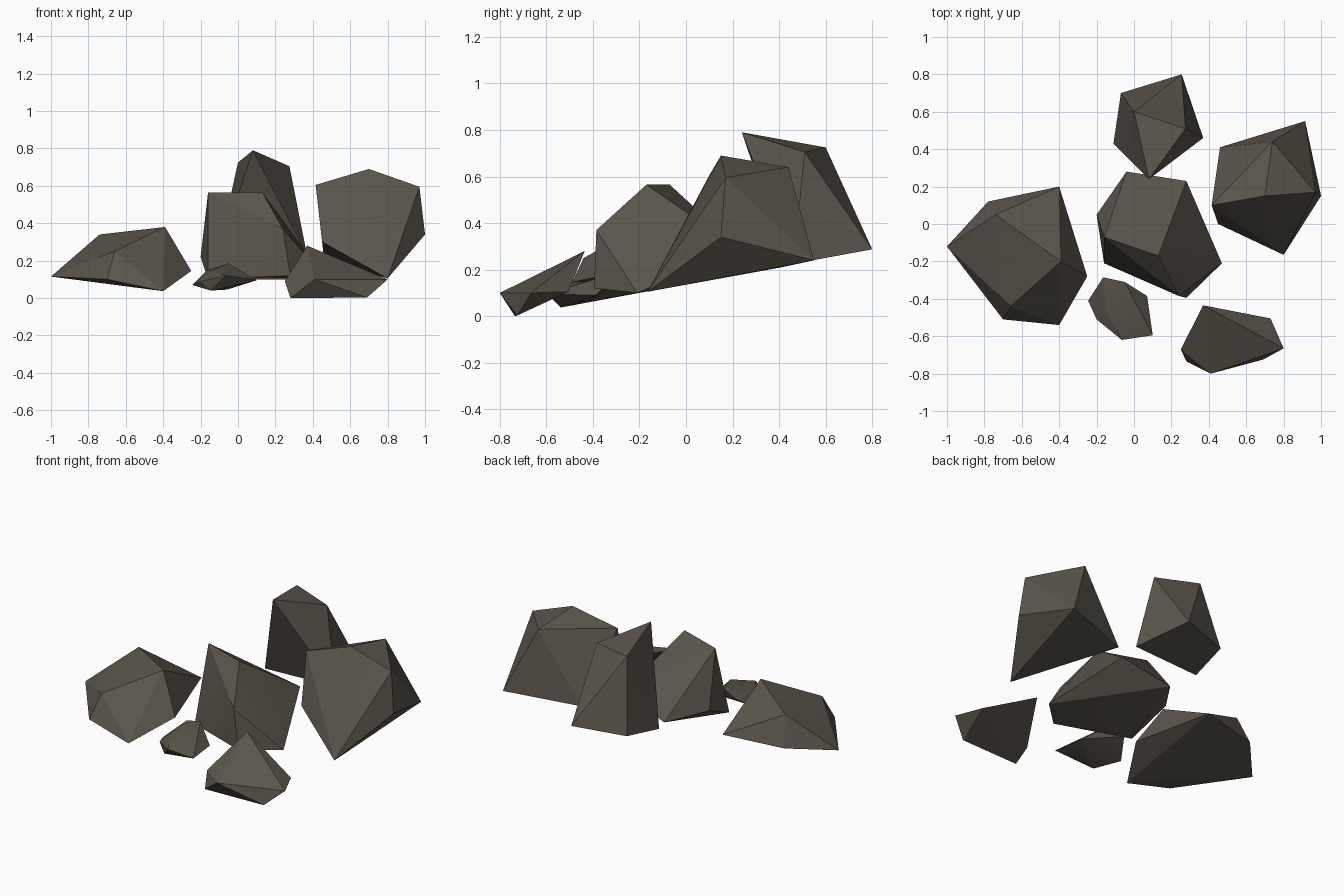
import bpy
import bmesh
import math

if "Cube" in bpy.data.objects:
    bpy.data.objects.remove(bpy.data.objects["Cube"])

stone = bpy.data.materials.new("dark_stone")
stone.diffuse_color = (0.105, 0.092, 0.072, 1)
stone.use_nodes = True
stone.node_tree.nodes["Principled BSDF"].inputs["Base Color"].default_value = stone.diffuse_color


def rock(name, corners):
    """Faceted boulder: the convex hull of a few corner points."""
    bm = bmesh.new()
    for c in corners:
        bm.verts.new(c)
    hull = bmesh.ops.convex_hull(bm, input=bm.verts[:])
    loose = [v for v in bm.verts if not v.link_faces]
    bmesh.ops.delete(bm, geom=loose, context='VERTS')
    # merge nearly flat neighbours into larger facets
    bmesh.ops.dissolve_limit(bm, angle_limit=math.radians(4),
                             verts=bm.verts[:], edges=bm.edges[:])
    bmesh.ops.recalc_face_normals(bm, faces=bm.faces[:])
    mesh = bpy.data.meshes.new(name)
    bm.to_mesh(mesh)
    bm.free()
    mesh.materials.append(stone)
    obj = bpy.data.objects.new(name, mesh)
    bpy.context.collection.objects.link(obj)
    bpy.ops.object.select_all(action='DESELECT')
    obj.select_set(True)
    bpy.context.view_layer.objects.active = obj
    bpy.ops.object.shade_smooth_by_angle(angle=math.radians(20))
    return obj


# wide low boulder on the left
rock("left_rock", [
    (-1, -.12, .115), (-.78, .12, .16), (-.4, .2, .177),
    (-.25, -.28, .145), (-.4, -.54, .037), (-.7, -.51, .10),
    (-.66, -.44, .25), (-.74, .05, .34), (-.39, -.2, .38)])

# blocky boulder in the middle
rock("middle_rock", [
    (-.16, -.07, .565), (.13, -.17, .565), (.24, -.385, .37),
    (.28, -.395, .12), (.47, -.21, .10), (.28, .23, .29),
    (-.04, .28, .19), (-.2, .05, .22), (-.16, -.21, .10)])

# tall leaning boulder at the back
rock("back_rock", [
    (.08, .24, .79), (.275, .51, .705), (0, .6, .725),
    (.255, .8, .287), (-.07, .7, .27), (.37, .46, .225),
    (-.11, .43, .225)])

# large boulder on the right
rock("right_rock", [
    (.415, .1, .605), (.7, .15, .69), (.97, .17, .595),
    (.74, .44, .64), (1, .15, .34), (.915, .55, .24),
    (.46, .41, .21), (.8, -.165, .105), (.45, 0, .30)])

# low wedge at the front right
rock("front_rock", [
    (.37, -.435, .28), (.73, -.505, .105), (.8, -.665, .10),
    (.69, -.725, .003), (.41, -.8, .10), (.28, -.735, 0),
    (.25, -.67, .09)])

# small stone at the front
rock("small_rock", [
    (-.165, -.285, .15), (-.05, -.31, .185), (.07, -.385, .09),
    (.1, -.595, .095), (-.065, -.62, .12), (-.15, -.46, .145),
    (-.2, -.51, .09), (-.245, -.41, .07), (-.145, -.54, .04),
    (-.06, -.5, .045)])
